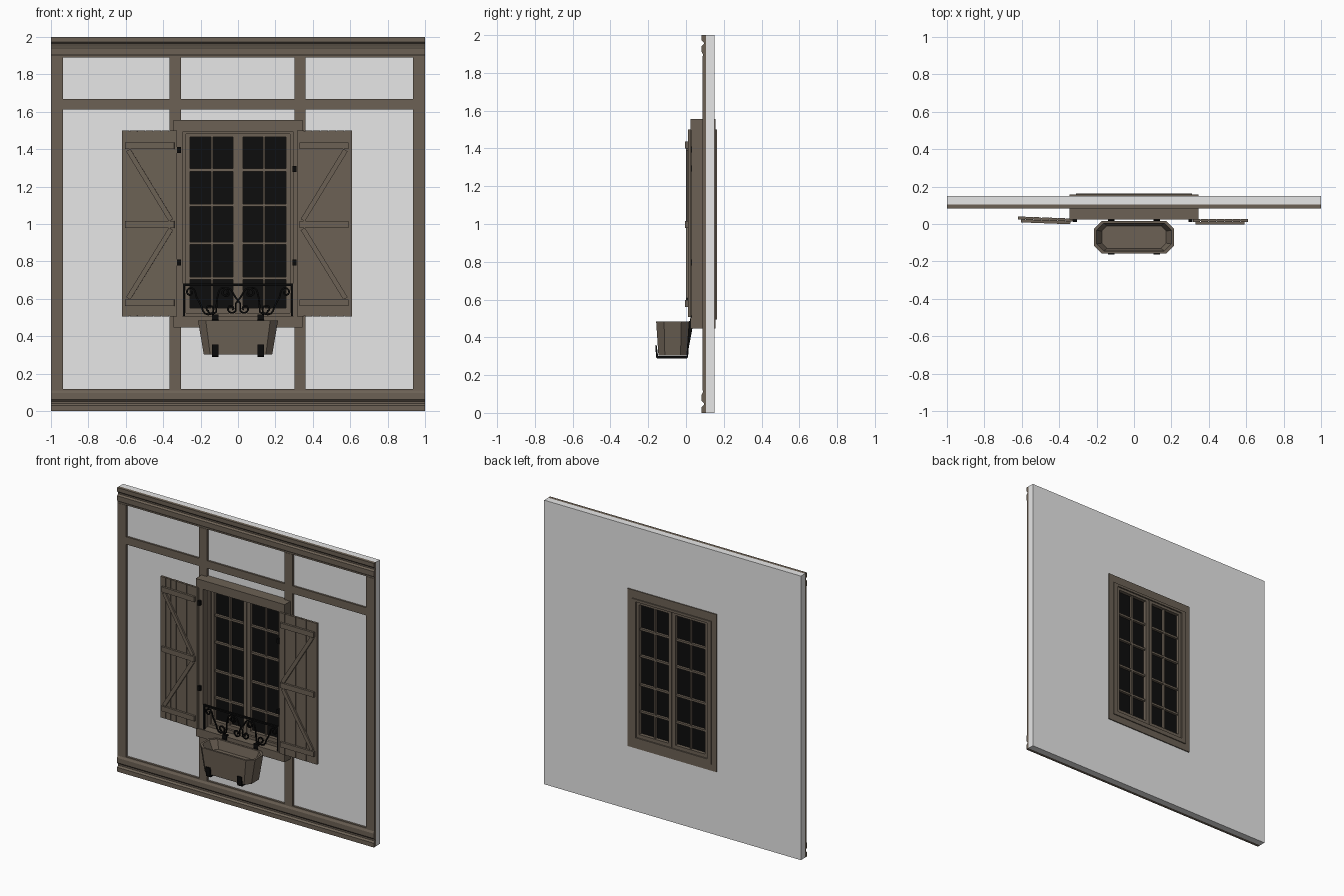
import bpy, bmesh, math
from mathutils import Matrix, Vector

if "Cube" in bpy.data.objects:
    bpy.data.objects.remove(bpy.data.objects["Cube"])


def material(name, r, g, b):
    m = bpy.data.materials.new(name)
    m.diffuse_color = (r, g, b, 1)
    m.use_nodes = True
    m.node_tree.nodes["Principled BSDF"].inputs["Base Color"].default_value = m.diffuse_color
    return m


WOOD = material("brown_wood", 0.150, 0.120, 0.090)
PLASTER = material("pale_plaster", 0.80, 0.80, 0.80)
GLASS = material("dark_glass", 0.004, 0.004, 0.004)
IRON = material("black_iron", 0.003, 0.003, 0.003)


def make(name, bm, mat):
    bmesh.ops.recalc_face_normals(bm, faces=bm.faces)
    me = bpy.data.meshes.new(name)
    bm.to_mesh(me)
    bm.free()
    me.materials.append(mat)
    ob = bpy.data.objects.new(name, me)
    bpy.context.collection.objects.link(ob)
    return ob


def boxes(name, mat, items):
    """One object from boxes given as (x0, x1, y0, y1, z0, z1)."""
    bm = bmesh.new()
    for x0, x1, y0, y1, z0, z1 in items:
        m = Matrix.Translation(((x0 + x1) / 2, (y0 + y1) / 2, (z0 + z1) / 2))
        bmesh.ops.create_cube(bm, size=1, matrix=m @ Matrix.Diagonal((x1 - x0, y1 - y0, z1 - z0, 1)))
    return make(name, bm, mat)


def ring(name, mat, outer, inner, y0, y1):
    """Rectangular frame; outer and inner are (x0, x1, z0, z1)."""
    bm = bmesh.new()
    loops = []
    for (x0, x1, z0, z1), y in ((outer, y0), (inner, y0), (inner, y1), (outer, y1)):
        loops.append([bm.verts.new(p) for p in ((x0, y, z0), (x1, y, z0), (x1, y, z1), (x0, y, z1))])
    for k in range(4):
        a, b = loops[k], loops[(k + 1) % 4]
        for i in range(4):
            j = (i + 1) % 4
            bm.faces.new((a[i], a[j], b[j], b[i]))
    return make(name, bm, mat)


def prism(name, mat, profile, x0, x1):
    """Extrude a (y, z) profile along x."""
    bm = bmesh.new()
    a = [bm.verts.new((x0, y, z)) for y, z in profile]
    b = [bm.verts.new((x1, y, z)) for y, z in profile]
    n = len(profile)
    for i in range(n):
        bm.faces.new((a[i], a[(i + 1) % n], b[(i + 1) % n], b[i]))
    bm.faces.new(a)
    bm.faces.new(b)
    return make(name, bm, mat)


# Plaster wall with window opening
ring("wall_panel", PLASTER, (-1, 1, 0, 2), (-0.33, 0.33, 0.47, 1.53), 0.105, 0.15)

# Moulded top and bottom beams
PROFILE = [(0.105, 2), (0.083, 2), (0.083, 1.972), (0.094, 1.962), (0.094, 1.952), (0.083, 1.942),
           (0.083, 1.91), (0.09, 1.898), (0.09, 1.89), (0.105, 1.89)]
prism("top_beam", WOOD, PROFILE, -1, 1)
prism("bottom_beam", WOOD, [(y, (2 - z) * 1.08) for y, z in PROFILE], -1, 1)

# Timber posts and rails
boxes("timber_posts", WOOD, [(x0, x1, 0.088, 0.105, 0.118, 1.89) for x0, x1 in
                             ((-1, -0.935), (-0.367, -0.305), (0.302, 0.362), (0.935, 1))])
boxes("timber_rails", WOOD, [(x0, x1, 0.092, 0.106, 1.613, 1.667) for x0, x1 in
                             ((-0.935, -0.367), (-0.305, 0.302), (0.362, 0.935))])

# Window surround: jambs, header, sill and fixed inner frame
boxes("window_surround", WOOD, [
    (-0.346, -0.295, 0.03, 0.157, 0.505, 1.495), (0.295, 0.346, 0.03, 0.157, 0.505, 1.495),
    (-0.346, 0.346, 0.025, 0.157, 1.495, 1.557), (-0.346, 0.346, 0.025, 0.157, 0.447, 0.505)])
ring("inner_frame", WOOD, (-0.31, 0.31, 0.495, 1.5), (-0.277, 0.277, 0.525, 1.482), 0.085, 0.164)

# Two sashes with glazing bars and glass
for side, s in (("left", -1), ("right", 1)):
    def span(a, b):
        return (min(a * s, b * s), max(a * s, b * s))
    ring(side + "_sash", WOOD, span(0.003, 0.277) + (0.525, 1.482),
         span(0.027, 0.256) + (0.55, 1.464), 0.1, 0.155)
    bars = [span(0.134, 0.144) + (0.108, 0.148, 0.55, 1.464)]
    bars += [span(0.027, 0.256) + (0.108, 0.148, z - 0.007, z + 0.007) for z in (0.709, 0.898, 1.1, 1.289)]
    boxes(side + "_glazing_bars", WOOD, bars)
    boxes(side + "_glass", GLASS, [span(0.02, 0.262) + (0.125, 0.131, 0.54, 1.47)])
boxes("sash_meeting_strip", WOOD, [(-0.006, 0.006, 0.104, 0.15, 0.525, 1.482)])


# Shutters: boards, three ledges and two diagonal braces, hinge edge at local x = 0
def shutter(name, s, hinge_x, y, angle):
    bm = bmesh.new()

    def slab(x, z, w, h, y0, y1, turn=0.0):
        m = Matrix.Translation((x * s, (y0 + y1) / 2, z)) @ Matrix.Rotation(turn * s, 4, 'Y')
        bmesh.ops.create_cube(bm, size=1, matrix=m @ Matrix.Diagonal((w, y1 - y0, h, 1)))
    n, width = 7, 0.298
    for i in range(n):
        slab((i + 0.5) * width / n, 1.003, width / n - 0.003, 0.993, 0.001 * (i % 2), 0.017)
    slab(width / 2, 1.003, width - 0.01, 0.985, 0.006, 0.014)
    for z in (0.579, 0.997, 1.418):
        slab(0.147, z, 0.263, 0.036, -0.014, 0.001)
    for z0, z1 in ((1.015, 1.4), (0.979, 0.597)):
        xa, xb = 0.03, 0.265
        dx, dz = xb - xa, z1 - z0
        slab((xa + xb) / 2, (z0 + z1) / 2, 0.026, math.hypot(dx, dz) - 0.012, -0.011, 0.001, math.atan(dx / dz))
    ob = make(name, bm, WOOD)
    ob.location = (hinge_x, y, 0)
    ob.rotation_euler = (0, 0, angle)


shutter("left_shutter", -1, -0.325, 0.012, math.radians(-2.2))
shutter("right_shutter", 1, 0.313, 0.010, 0)

# Hinges
boxes("shutter_hinges", IRON, [(x - 0.01, x + 0.01, 0.012, 0.034, z - 0.016, z + 0.016) for x, z in
                               ((-0.315, 1.395), (-0.315, 0.795), (0.302, 1.293), (0.302, 0.795))])


# Open planter with chamfered corners
def octagon(bm, hx, y0, y1, c, z):
    pts = ((-hx + c, y0), (hx - c, y0), (hx, y0 + c), (hx, y1 - c),
           (hx - c, y1), (-hx + c, y1), (-hx, y1 - c), (-hx, y0 + c))
    return [bm.verts.new((x, y, z)) for x, y in pts]


bm = bmesh.new()
loops = [octagon(bm, *a) for a in ((0.183, -0.146, 0.005, 0.034, 0.303), (0.214, -0.158, 0.017, 0.042, 0.483),
                                   (0.200, -0.145, 0.004, 0.038, 0.483), (0.172, -0.130, -0.010, 0.028, 0.42))]
for a, b in zip(loops, loops[1:]):
    for i in range(8):
        j = (i + 1) % 8
        bm.faces.new((a[i], a[j], b[j], b[i]))
bm.faces.new(loops[0])
bm.faces.new(loops[-1])
make("planter_box", bm, WOOD)

# Strap brackets that hook the planter to the railing
STRAP = [(-0.155, 0.357), (-0.163, 0.357), (-0.158, 0.294), (-0.152, 0.288), (0.004, 0.288), (0.011, 0.294),
         (0.024, 0.515), (0.045, 0.515), (0.045, 0.507), (0.017, 0.485), (0.004, 0.302), (-0.148, 0.302)]
for side, x in (("left", -0.122), ("right", 0.122)):
    prism(side + "_planter_strap", IRON, STRAP, x - 0.017, x + 0.017)

# Railing: end posts, top and bottom bars, mirrored scrolls
RY = 0.037
boxes("railing_bars", IRON, [
    (-0.296, -0.283, RY - 0.007, RY + 0.007, 0.507, 0.68), (0.283, 0.296, RY - 0.007, RY + 0.007, 0.507, 0.68),
    (-0.296, 0.296, RY - 0.007, RY + 0.007, 0.669, 0.681)])


def spiral(cx, cz, r, start, turns):
    """Points from the outer end of a spiral to its centre."""
    return [(cx + r * (1 - 0.7 * t / 12) * math.cos(start + turns * math.tau * t / 12),
             cz + r * (1 - 0.7 * t / 12) * math.sin(start + turns * math.tau * t / 12)) for t in range(13)]


def scroll(a, mid, b):
    return spiral(*a)[::-1] + mid + spiral(*b)


cu = bpy.data.curves.new("railing_scrolls", 'CURVE')
cu.dimensions = '3D'
cu.bevel_depth = 0.0055
cu.bevel_resolution = 1
cu.use_fill_caps = True
paths = [
    scroll((-0.255, 0.635, 0.026, 0.3, 1.1), [(-0.222, 0.61), (-0.195, 0.56)], (-0.155, 0.545, 0.034, 3.4, 1.1)),
    scroll((-0.075, 0.635, 0.028, 2.8, -1.1), [(-0.112, 0.60), (-0.115, 0.56)], (-0.150, 0.545, 0.036, -0.4, -0.35)),
    scroll((-0.060, 0.63, 0.030, 0.5, 1.0), [(-0.015, 0.61), (0.012, 0.575)], (0.035, 0.548, 0.026, 3.6, 1.1)),
]
for path in paths:
    for s in (1, -1):
        sp = cu.splines.new('POLY')
        sp.points.add(len(path) - 1)
        for p, (x, z) in zip(sp.points, path):
            p.co = (x * s, RY, z, 1)
cu.materials.append(IRON)
ob = bpy.data.objects.new("railing_scrolls", cu)
bpy.context.collection.objects.link(ob)
bpy.context.view_layer.objects.active = ob
ob.select_set(True)
bpy.ops.object.convert(target='MESH')
